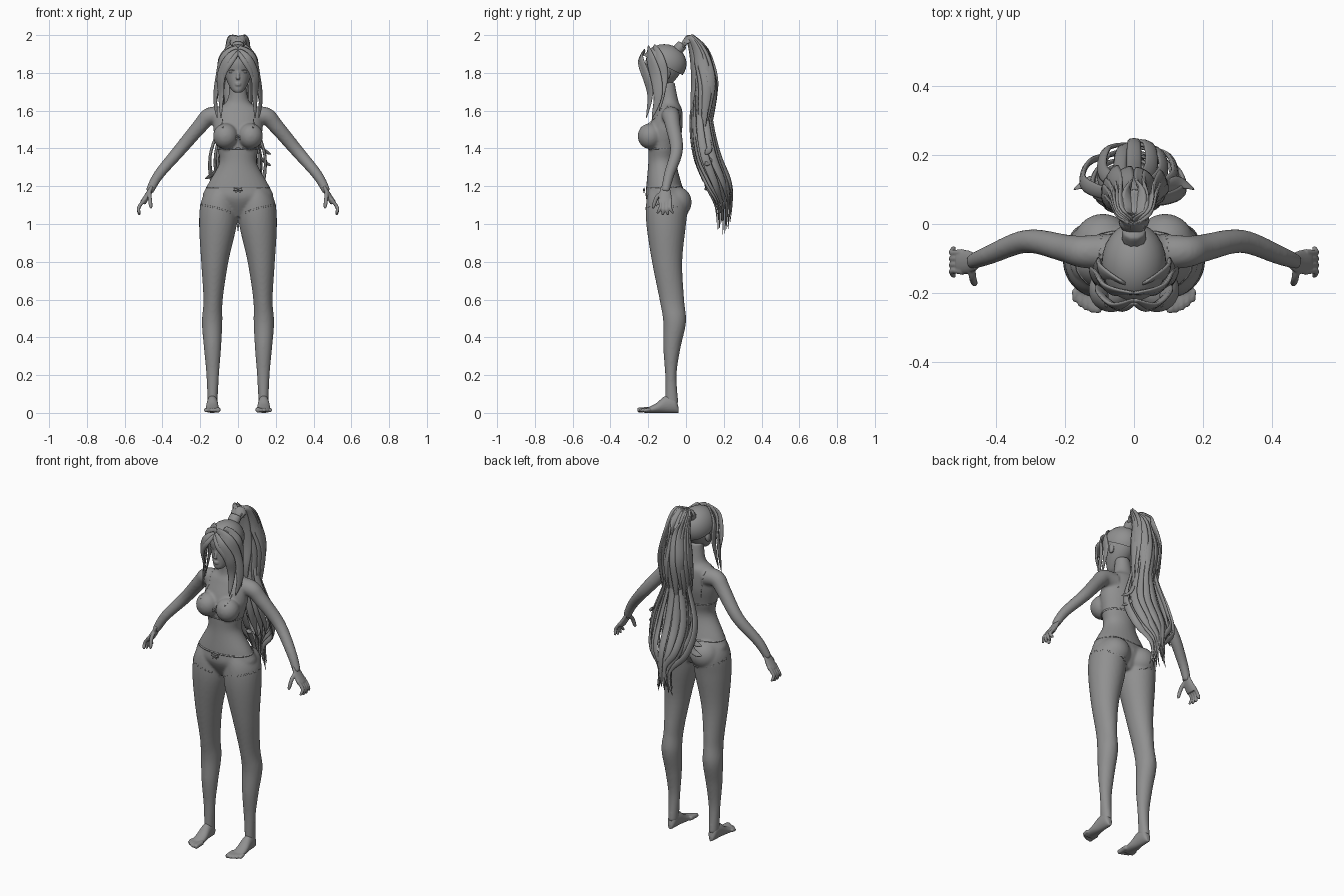
import bpy, bmesh, math, random
from mathutils import Vector, Matrix

random.seed(4)
if "Cube" in bpy.data.objects:
    bpy.data.objects.remove(bpy.data.objects["Cube"])

grey = bpy.data.materials.new("matte grey")
grey.use_nodes = True
grey.diffuse_color = (0.28, 0.28, 0.28, 1)
grey.node_tree.nodes["Principled BSDF"].inputs["Base Color"].default_value = grey.diffuse_color

BOTH_SIDES = (1, -1)


def spline(rows, steps):
    """Catmull-Rom resampling of rows of numbers."""
    rows = [Vector(row) for row in rows]
    last = len(rows) - 1
    result = []
    for i in range(last):
        a, b, c, d = (rows[min(max(i + k, 0), last)] for k in (-1, 0, 1, 2))
        for step in range(steps):
            t = step / steps
            slope = (c - a) / 2
            bend = a - b * 2.5 + c * 2 - d / 2
            twist = (b * 3 - a - c * 3 + d) / 2
            result.append(b + slope * t + bend * t ** 2 + twist * t ** 3)
    return result + [rows[last]]


def skin(bm, rings, sides):
    """Bridge elliptical rings given as (centre, axis, axis)."""
    angles = [math.tau * k / sides for k in range(sides)]
    loops = [[bm.verts.new(centre + u * math.cos(a) + v * math.sin(a)) for a in angles]
             for centre, u, v in rings]
    for lower, upper in zip(loops, loops[1:]):
        for k in range(sides):
            bm.faces.new((lower[k - 1], lower[k], upper[k], upper[k - 1]))
    bm.faces.new(loops[0])
    bm.faces.new(loops[-1])


def stack(bm, rows, side=1, steps=6):
    """Horizontal rings from rows of height, centre x, half width, front, back."""
    rings = [(Vector((x * side, (front + back) / 2, z)), Vector((half, 0, 0)),
              Vector((0, (back - front) / 2, 0)))
             for z, x, half, front, back in spline(rows, steps)]
    skin(bm, rings, 32)


def blunt(t):
    return math.sqrt(max(1 - t ** 8, 0))


def leaf(t):
    return math.sin(math.pi * (0.15 + 0.85 * t)) ** 0.8


def tube(bm, path, wide, flat, taper=blunt, hub=(0, -0.1), side=1, sides=10):
    """Sweep an ellipse along a path; its flat direction points away from the hub."""
    points = [Vector((x * side, y, z)) for x, y, z in spline(path, 6)]
    last = len(points) - 1
    rings = []
    for i, point in enumerate(points):
        along = (points[min(i + 1, last)] - points[max(i - 1, 0)]).normalized()
        out = Vector((point.x - hub[0], point.y - hub[1], 0.01))
        out = (out - along * out.dot(along)).normalized()
        scale = max(taper(i / last), 0.05)
        rings.append((point, along.cross(out) * wide * scale, out * flat * scale))
    skin(bm, rings, sides)


def ball(bm, centre, size):
    matrix = Matrix.Translation(centre) @ Matrix.Diagonal((*size, 1))
    bmesh.ops.create_uvsphere(bm, u_segments=24, v_segments=16, radius=1, matrix=matrix)


def finish(bm, name, voxel=None, wrap=None):
    """Make the object, optionally fused into one skin or wrapped on another part."""
    bmesh.ops.recalc_face_normals(bm, faces=bm.faces)
    mesh = bpy.data.meshes.new(name)
    bm.to_mesh(mesh)
    bm.free()
    mesh.materials.append(grey)
    mesh.shade_smooth()
    part = bpy.data.objects.new(name, mesh)
    bpy.context.collection.objects.link(part)
    if voxel:
        fuse = part.modifiers.new("Fuse", 'REMESH')
        fuse.mode, fuse.voxel_size, fuse.use_smooth_shade = 'VOXEL', voxel, True
        soften = part.modifiers.new("Soften", 'SMOOTH')
        soften.factor, soften.iterations = 0.5, 4
    if wrap:
        hug = part.modifiers.new("Hug", 'SHRINKWRAP')
        hug.target, hug.wrap_mode, hug.offset = wrap, 'ABOVE_SURFACE', 0.002
    return part


# Body: torso, legs and arms fused into one skin
bm = bmesh.new()
torso = [(1.04, 0, .05, -.16, -.04), (1.13, 0, .18, -.21, 0), (1.2, 0, .165, -.21, -.02),
         (1.32, 0, .1, -.2, -.05), (1.4, 0, .11, -.2, -.04), (1.5, 0, .13, -.2, -.02),
         (1.6, 0, .12, -.16, -.02), (1.65, 0, .06, -.14, -.04), (1.75, 0, .04, -.14, -.06)]
leg = [(.05, .135, .026, -.11, -.04), (.2, .134, .033, -.11, -.05), (.34, .135, .045, -.12, -.03),
       (.48, .137, .054, -.12, 0), (.6, .132, .051, -.14, -.01), (.8, .123, .072, -.18, -.02),
       (1, .106, .1, -.21, 0), (1.12, .1, .095, -.21, .01), (1.2, .08, .07, -.19, -.03)]
arm = [(.08, -.08, 1.57), (.15, -.08, 1.57), (.2, -.07, 1.52), (.31, -.05, 1.39),
       (.42, -.09, 1.26), (.47, -.11, 1.17)]
stack(bm, torso)
for side in BOTH_SIDES:
    stack(bm, leg, side)
    tube(bm, arm, .053, .053, lambda t: 1 - .6 * t, hub=(0, -9), side=side, sides=20)
    ball(bm, (side * .066, -.19, 1.465), (.066, .066, .068))
    ball(bm, (side * .09, -.055, 1.115), (.085, .085, .085))
body = finish(bm, "body", voxel=.0075)

# Hands: palm, four curled fingers and a thumb
bm = bmesh.new()
for side in BOTH_SIDES:
    tube(bm, [(.455, -.11, 1.2), (.48, -.11, 1.15), (.505, -.11, 1.11)], .036, .016,
         lambda t: .6 + .4 * math.sin(t * 2), hub=(0, -.11), side=side, sides=16)
    for spread in (-1.5, -.5, .5, 1.5):
        y = -.11 + .019 * spread
        length = .078 - .008 * abs(spread)
        tube(bm, [(.495, y, 1.13), (.518, y * .9 - .01, 1.1), (.527, y, 1.12 - length * .6),
                  (.52, y + .01 * spread, 1.12 - length)], .0095, .0095, side=side)
    tube(bm, [(.47, -.12, 1.17), (.467, -.155, 1.14), (.46, -.176, 1.08)], .011, .011, side=side)
finish(bm, "hands", voxel=.0035)

# Feet: arched foot and five toes
bm = bmesh.new()
foot = [(-.04, .012, .03), (-.06, .025, .09), (-.11, .03, .09), (-.16, .035, .05), (-.22, .038, .02)]
for side in BOTH_SIDES:
    rings = [(Vector((side * .136, y, height / 2)), Vector((half, 0, 0)), Vector((0, 0, height / 2)))
             for y, half, height in spline(foot, 6)]
    skin(bm, rings, 20)
    for toe in range(5):
        radius = .01 if toe else .014
        x, tip = .106 + .016 * toe, -.258 + .002 * toe ** 2
        tube(bm, [(x, -.19, .018), (x, tip + .02, .016), (x, tip, radius)], radius, radius,
             hub=(0, 9), side=side)
finish(bm, "feet", voxel=.004)

# Head: skull, nose, lips and ears fused together
bm = bmesh.new()
skull = [(1.695, 0, .015, -.2, -.16), (1.71, 0, .034, -.208, -.13), (1.75, 0, .056, -.21, -.07),
         (1.8, 0, .073, -.21, -.03), (1.86, 0, .083, -.215, -.01), (1.92, 0, .06, -.19, -.03),
         (1.94, 0, .015, -.14, -.09)]
stack(bm, skull)
tube(bm, [(0, -.205, 1.815), (0, -.215, 1.785), (0, -.218, 1.765)], .011, .009, lambda t: .6 + .4 * t)
for lip in (1.743, 1.735):
    ball(bm, (0, -.208, lip), (.015, .009, .005))
for side in BOTH_SIDES:
    ball(bm, (side * .078, -.1, 1.795), (.011, .018, .03))
finish(bm, "head", voxel=.004)

# Eyes and brows
bm = bmesh.new()
for side in BOTH_SIDES:
    ball(bm, (side * .032, -.19, 1.805), (.017, .012, .008))
    for lift in (0, .02):
        tube(bm, [(.014, -.208, 1.81 + lift), (.033, -.202, 1.815 + lift), (.054, -.182, 1.81 + lift)],
             .003, .003, leaf, side=side)
finish(bm, "eyes_and_brows")

# Underwear edges hugging the skin: waistband, chest band, straps and leg hems
bm = bmesh.new()
for height, half, front, back in ((1.195, .17, -.22, -.015), (1.4, .11, -.2, -.04)):
    stack(bm, [(height + lift, 0, half, front, back) for lift in (-.004, .004)], steps=1)
hem = [(.03, -.2, 1.06), (.09, -.22, 1.08), (.2, -.11, 1.1), (.09, .03, 1.05), (.04, -.02, 1.04)]
strap = [(.08, -.24, 1.51), (.1, -.2, 1.58), (.1, -.09, 1.63), (.09, -.03, 1.56), (.08, -.03, 1.41)]
for side in BOTH_SIDES:
    for edge in (hem, strap):
        tube(bm, edge, .004, .002, side=side)
finish(bm, "underwear_edges", wrap=body)

# Small bows on the chest and the waistband
bm = bmesh.new()
for height in (1.46, 1.18):
    ball(bm, (0, -.222, height), (.005, .006, .006))
    for side in BOTH_SIDES:
        tube(bm, [(0, -.222, height), (.022, -.222, height + .004)], .009, .004,
             lambda t: .4 + .6 * t, side=side)
        tube(bm, [(0, -.222, height), (.013, -.222, height - .016)], .004, .002, side=side)
finish(bm, "bows")

# Hair cap trimmed along a sloping hairline
bm = bmesh.new()
ball(bm, (0, -.115, 1.848), (.094, .118, .104))
bmesh.ops.bisect_plane(bm, geom=bm.verts[:] + bm.edges[:] + bm.faces[:],
                       plane_co=(0, -.22, 1.89), plane_no=(0, .5, 1), clear_inner=True)
finish(bm, "hair_cap")

# Front locks framing the face
bm = bmesh.new()
front_lock = [(0, -.22, 1.915), (.05, -.238, 1.87), (.09, -.21, 1.78), (.09, -.19, 1.68), (.09, -.21, 1.56)]
side_lock = [(0, -.2, 1.93), (.07, -.19, 1.88), (.1, -.16, 1.78), (.12, -.15, 1.67), (.11, -.18, 1.56)]
rear_lock = [(.03, -.17, 1.94), (.09, -.14, 1.87), (.1, -.12, 1.77), (.12, -.14, 1.6)]
fringe = [(0, -.228, 1.91), (.035, -.245, 1.86), (.07, -.23, 1.8), (.08, -.21, 1.73)]
for side in BOTH_SIDES:
    for lock, wide in ((front_lock, .03), (side_lock, .035), (rear_lock, .03), (fringe, .015)):
        tube(bm, lock, wide, .009, leaf, side=side)
finish(bm, "front_locks")

# Hair tie
bm = bmesh.new()
tube(bm, [(0, -.045, 1.92), (0, -.015, 1.955)], .035, .03, hub=(0, 9))
finish(bm, "hair_tie")


def ponytail(name, spine, wide):
    """Ring of leaf-shaped locks around a spine of y, height, spread in x, spread in y."""
    bm = bmesh.new()
    for k in range(18):
        turn = math.tau * k / 18
        swell = random.uniform(.75, 1.1)
        drop = random.uniform(0, .15)
        path = [(math.sin(turn) * across * swell, y + math.cos(turn) * deep * swell,
                 height + drop * (i / len(spine)) ** 2)
                for i, (y, height, across, deep) in enumerate(spine)]
        tube(bm, path, wide, .008, leaf, hub=(0, .1), sides=8)
    return bm, name


# Ponytail crown: broad locks arching up and falling behind
crown = [(-.02, 1.94, .015, .01), (.02, 1.975, .035, .015), (.07, 1.88, .06, .04), (.1, 1.73, .09, .06),
         (.09, 1.58, .09, .06), (.08, 1.42, .07, .04)]
finish(*ponytail("ponytail_crown", crown, .03))

# Ponytail tail: long wavy locks gathering towards the tip
tail = [(.09, 1.7, .05, .04), (.08, 1.55, .08, .05), (.11, 1.36, .14, .06), (.17, 1.2, .12, .06),
        (.2, 1.08, .03, .04), (.2, .94, .05, .03)]
bm, name = ponytail("ponytail_tail", tail, .022)
# Loose flicks at the sides
for side, height in ((1, 1.37), (1, 1.31), (-1, 1.24), (-1, 1.18)):
    tube(bm, [(.08, .1, height + .12), (.13, .12, height + .03), (.175, .1, height)], .02, .006,
         leaf, hub=(0, .1), side=side)
finish(bm, name)
